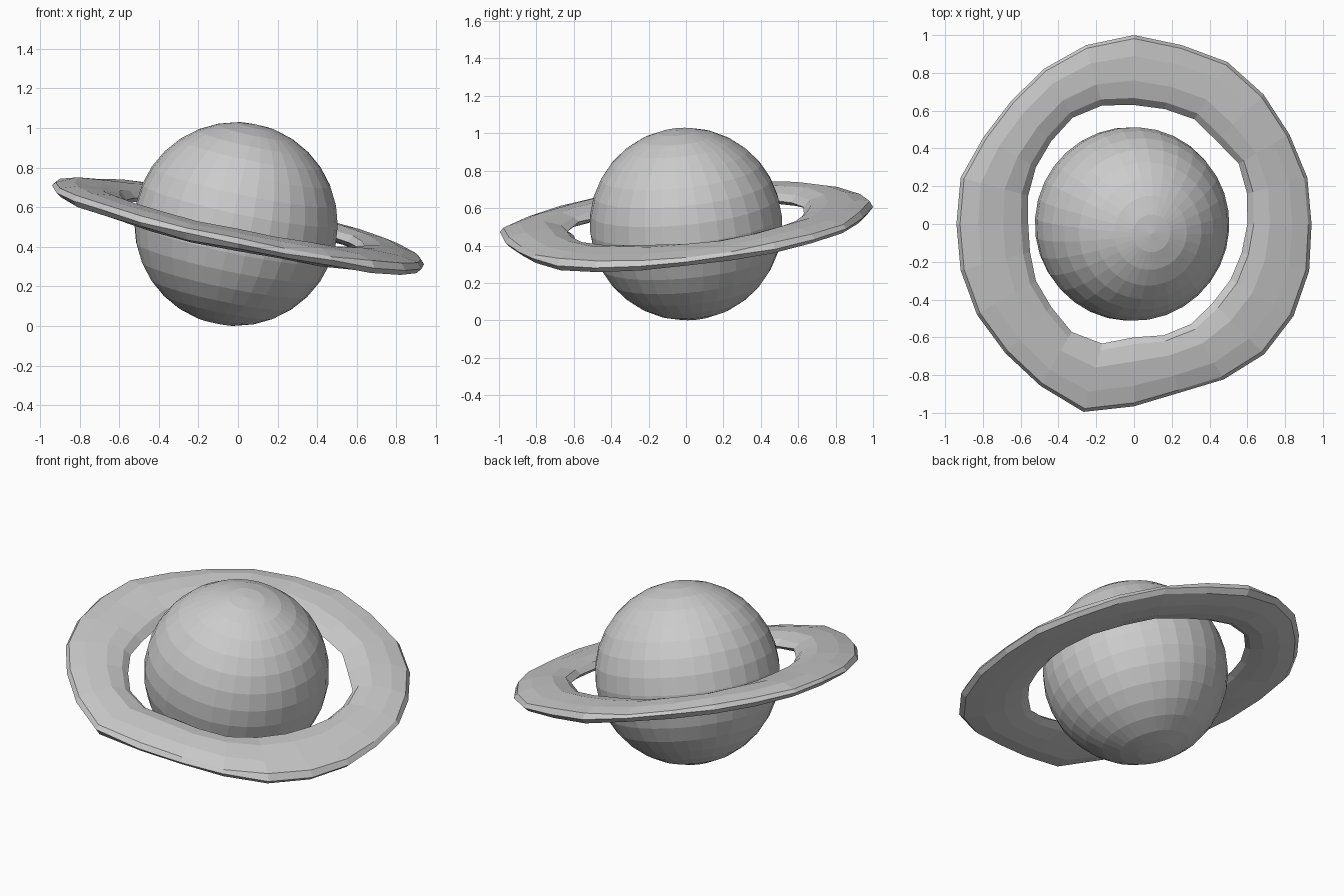
import bpy, bmesh, math, random
from mathutils import Vector

if "Cube" in bpy.data.objects:
    bpy.data.objects.remove(bpy.data.objects["Cube"])

random.seed(4)
CENTRE = Vector((-0.01, 0.0, 0.515))
SLOPE_X, SLOPE_Y = -0.21, 0.10          # tilt of the ring plane

grey = bpy.data.materials.new("light_grey")
grey.diffuse_color = (0.6, 0.6, 0.6, 1)
grey.use_nodes = True
grey.node_tree.nodes["Principled BSDF"].inputs["Base Color"].default_value = grey.diffuse_color


def add_object(name, bm):
    bmesh.ops.recalc_face_normals(bm, faces=bm.faces)
    mesh = bpy.data.meshes.new(name)
    bm.to_mesh(mesh)
    bm.free()
    mesh.materials.append(grey)
    obj = bpy.data.objects.new(name, mesh)
    bpy.context.collection.objects.link(obj)
    return obj


# Globe: low-poly sphere, its pole tilted with the ring
bm = bmesh.new()
bmesh.ops.create_uvsphere(bm, u_segments=32, v_segments=16, radius=0.515)
globe = add_object("globe", bm)
globe.location = CENTRE
normal = Vector((-SLOPE_X, -SLOPE_Y, 1))
globe.rotation_euler = normal.to_track_quat('Z', 'Y').to_euler()

# Ring: uneven rock belt, outer and inner radius every 15 degrees
outer = [.94, .95, .95, .97, .99, .98, 1.0, .98, .95, .92, .92, .95,
         .94, .95, .96, .965, .99, 1.03, .965, .925, .95, .975, .975, .96]
inner = [.60, .62, .64, .62, .64, .63, .63, .65, .65, .62, .60, .58,
         .56, .57, .60, .62, .66, .655, .60, .61, .61, .59, .59, .59]
# cross-section: position from inner (0) to outer (1) edge, height
section = [(0, -.005), (.1, .028), (.35, .045), (.7, .038), (.95, .02),
           (1, -.005), (.93, -.035), (.65, -.05), (.35, -.05), (.1, -.03)]

bm = bmesh.new()
loops = []
for i, (ro, ri) in enumerate(zip(outer, inner)):
    a = math.radians(15 * i)
    loop = []
    for t, h in section:
        r = ri + (ro - ri) * t
        x, y = r * math.cos(a), r * math.sin(a)
        z = 0.515 + SLOPE_X * x + SLOPE_Y * y + h + random.uniform(-.006, .006)
        loop.append(bm.verts.new((x, y, z)))
    loops.append(loop)
n = len(section)
for i, loop in enumerate(loops):
    nxt = loops[(i + 1) % len(loops)]
    for j in range(n):
        k = (j + 1) % n
        bm.faces.new((loop[j], nxt[j], nxt[k], loop[k]))
add_object("ring", bm)
